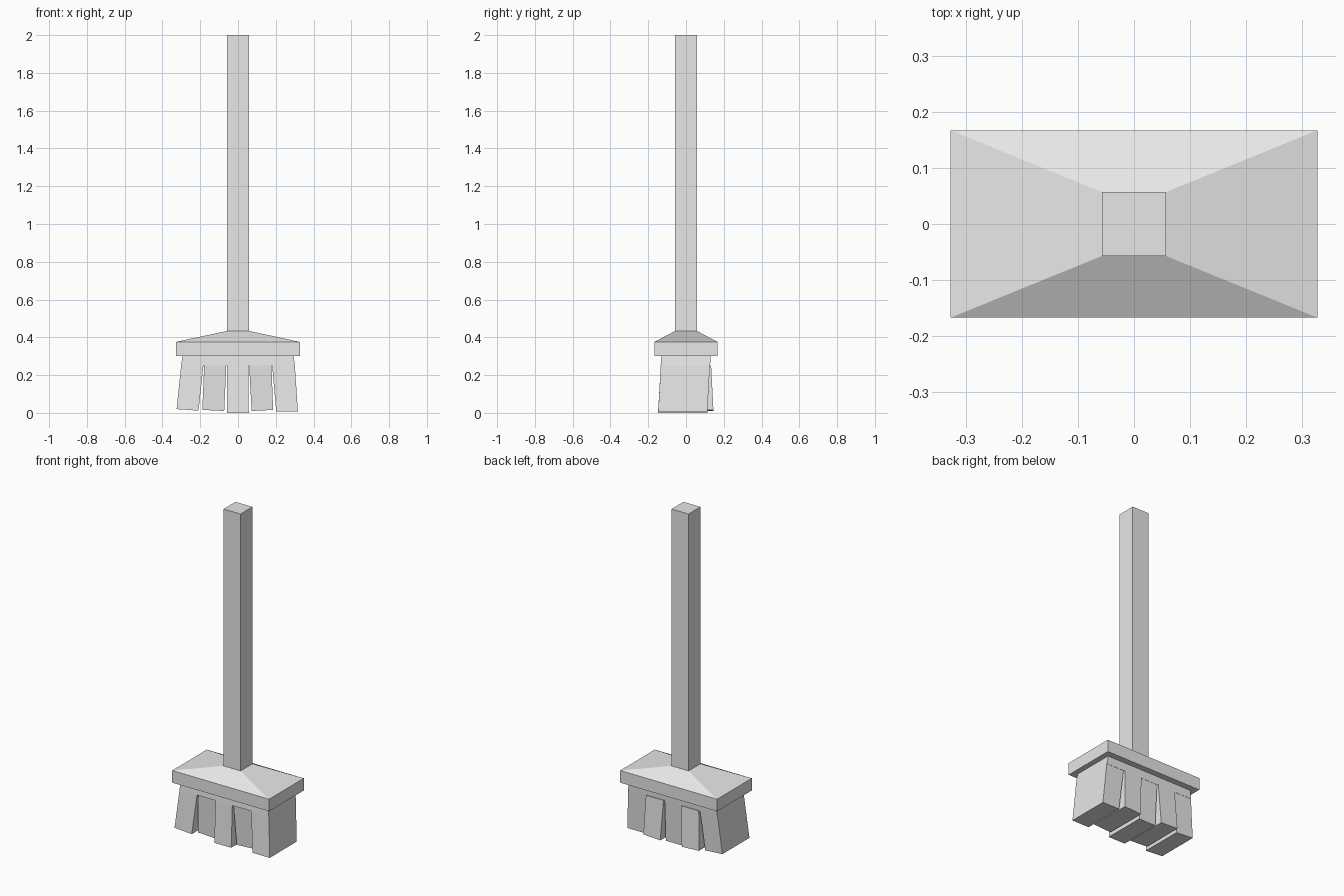
import bpy, bmesh

if "Cube" in bpy.data.objects:
    bpy.data.objects.remove(bpy.data.objects["Cube"])

grey = bpy.data.materials.new("plain_grey")
grey.diffuse_color = (0.8, 0.8, 0.8, 1)
grey.use_nodes = True
grey.node_tree.nodes["Principled BSDF"].inputs["Base Color"].default_value = grey.diffuse_color


def loft(bm, rings, caps=True):
    """Join four-cornered rings from bottom to top."""
    rows = [[bm.verts.new(p) for p in r] for r in rings]
    for a, b in zip(rows, rows[1:]):
        for i in range(4):
            j = (i + 1) % 4
            bm.faces.new((a[i], a[j], b[j], b[i]))
    if caps:
        bm.faces.new(rows[0][::-1])
        bm.faces.new(rows[-1])


def rect(x0, x1, y0, y1, z0, z1=None):
    """Rectangle ring whose height may tilt from z0 at x0 to z1 at x1."""
    z1 = z0 if z1 is None else z1
    return [(x0, y0, z0), (x1, y0, z1), (x1, y1, z1), (x0, y1, z0)]


def add_part(name, solids):
    bm = bmesh.new()
    for rings in solids:
        loft(bm, rings)
    bmesh.ops.recalc_face_normals(bm, faces=bm.faces)
    me = bpy.data.meshes.new(name)
    bm.to_mesh(me)
    bm.free()
    me.materials.append(grey)
    bpy.context.collection.objects.link(bpy.data.objects.new(name, me))


W, D, H = 0.327, 0.167, 0.057

# Square handle
add_part("handle", [[rect(-H, H, -H, H, 0.43), rect(-H, H, -H, H, 2.0)]])

# Head: slab with a sloped top rising to the handle
add_part("head", [[rect(-W, W, -D, D, 0.302), rect(-W, W, -D, D, 0.376),
                   rect(-H, H, -H, H, 0.434)]])

# Solid band where the bristles meet the head
add_part("bristle_base", [[rect(-0.301, 0.301, -0.134, 0.128, 0.252),
                           rect(-0.294, 0.294, -0.13, 0.13, 0.303)]])

# Five splayed tufts: bottom left x, bottom right x, left z, right z
tufts = [(-0.325, -0.209, 0.020, 0.012), (-0.189, -0.073, 0.016, 0.010),
         (-0.057, 0.057, 0.002, 0.002), (0.072, 0.186, 0.010, 0.016),
         (0.202, 0.317, 0.008, 0.008)]
edges = [-0.301, -0.181, -0.06, 0.057, 0.179, 0.301]
for i, (x0, x1, z0, z1) in enumerate(tufts):
    # Alternate tufts lean forward and backward
    lean = -0.017 if i % 2 == 0 else 0.015
    top = rect(edges[i] + (0.002 if i else 0), edges[i + 1] - (0.002 if i < 4 else 0),
               -0.13 + lean * 0.2, 0.13 + lean * 0.2, 0.252)
    bottom = rect(x0, x1, -0.13 + lean, 0.13 + lean, z0, z1)
    if i == 2:
        bottom = [(x, y, 0.0) for x, y, z in bottom]
    add_part("bristle_tuft_%d" % (i + 1), [[bottom, top]])
